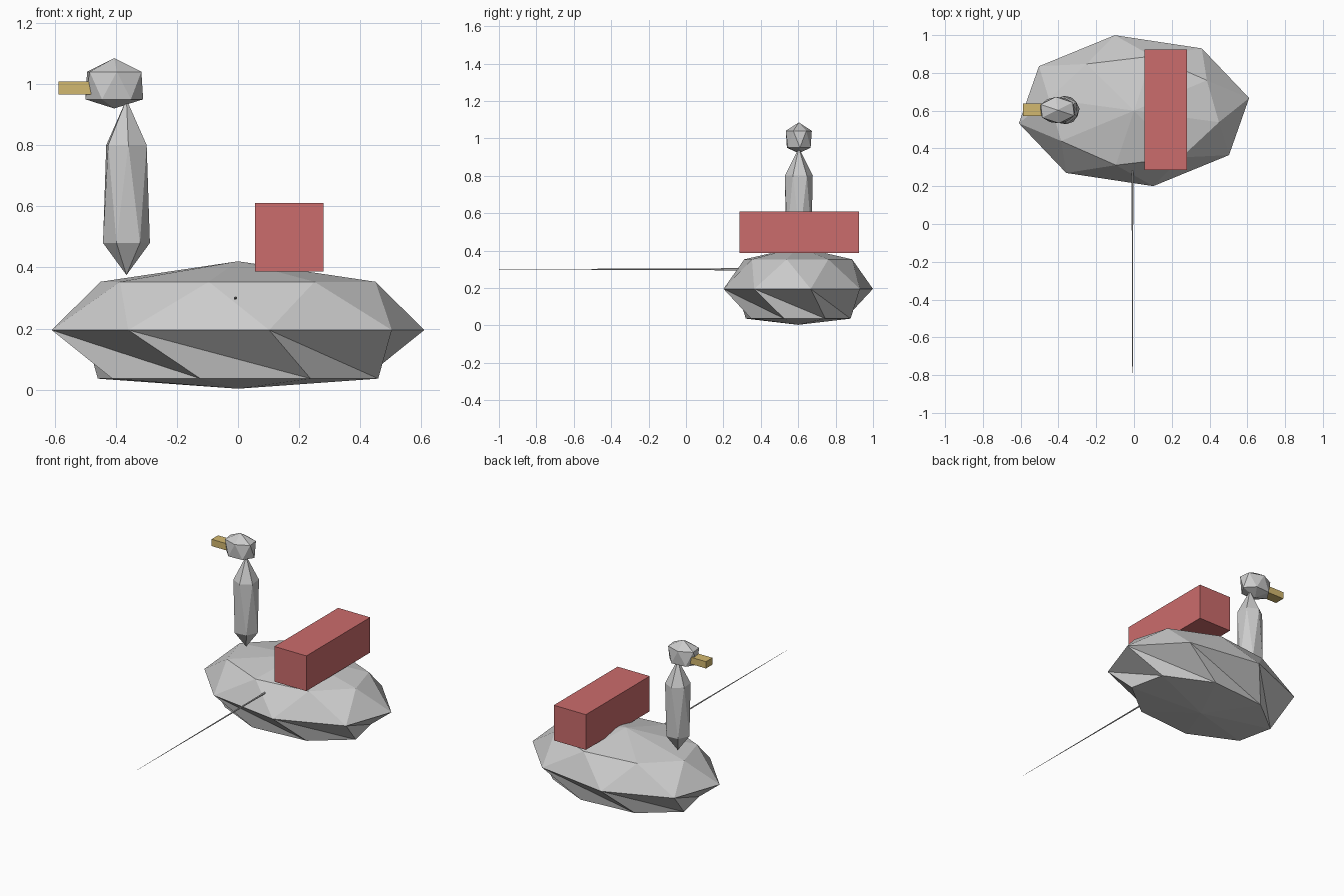
import bpy, bmesh
from math import cos, sin, radians, pi
from mathutils import Matrix

if "Cube" in bpy.data.objects:
    bpy.data.objects.remove(bpy.data.objects["Cube"])


def finish(name, bm, color=None):
    bmesh.ops.recalc_face_normals(bm, faces=bm.faces)
    me = bpy.data.meshes.new(name)
    bm.to_mesh(me)
    bm.free()
    ob = bpy.data.objects.new(name, me)
    bpy.context.collection.objects.link(ob)
    if color:
        mat = bpy.data.materials.new(name + "_paint")
        mat.diffuse_color = color
        mat.use_nodes = True
        mat.node_tree.nodes["Principled BSDF"].inputs["Base Color"].default_value = mat.diffuse_color
        me.materials.append(mat)
    return ob


def faceted_blob(name, center, n, bottom, rings, top):
    """Triangulated blob; rings are (z, x radius, y radius, start angle)."""
    bm = bmesh.new()
    cx, cy = center
    lo = bm.verts.new((cx, cy, bottom))
    hi = bm.verts.new((cx, cy, top))
    loops = []
    for z, rx, ry, deg in rings:
        angles = [radians(deg) + 2 * pi * i / n for i in range(n)]
        loops.append([bm.verts.new((cx + rx * cos(t), cy + ry * sin(t), z)) for t in angles])
    for i in range(n):
        j = (i + 1) % n
        bm.faces.new((lo, loops[0][j], loops[0][i]))
        bm.faces.new((hi, loops[-1][i], loops[-1][j]))
        for a, b in zip(loops, loops[1:]):
            bm.faces.new((a[i], a[j], b[i]))
            bm.faces.new((b[i], a[j], b[j]))
    return finish(name, bm)


def box(name, x, y, z, color):
    bm = bmesh.new()
    bmesh.ops.create_cube(bm, size=1)
    for v in bm.verts:
        v.co = [(a + b) / 2 + c * (b - a) for c, (a, b) in zip(v.co, (x, y, z))]
    return finish(name, bm, color)


# Hull, neck and head
faceted_blob("hull", (0, 0.6), 8, 0.003,
             [(0.036, 0.475, 0.29, 30), (0.195, 0.618, 0.405, 9.5), (0.353, 0.46, 0.295, 33)], 0.42)
faceted_blob("neck", (-0.365, 0.603), 6, 0.375,
             [(0.48, 0.077, 0.075, 5), (0.80, 0.073, 0.075, 35)], 0.95)
faceted_blob("head", (-0.405, 0.603), 6, 0.92,
             [(0.95, 0.095, 0.07, 5), (1.04, 0.098, 0.07, 35)], 1.085)

# Beak and seat block
box("beak", (-0.587, -0.47), (0.573, 0.638), (0.965, 1.008), (0.65, 0.48, 0.16, 1))
box("seat", (0.055, 0.28), (0.285, 0.925), (0.387, 0.61), (0.6, 0.15, 0.15, 1))

# Thin tapering rod out of the hull side
bm = bmesh.new()
bmesh.ops.create_cone(bm, cap_ends=True, segments=6, radius1=0.006, radius2=0.0006, depth=1.33,
                      matrix=Matrix.Translation((-0.008, -0.335, 0.3)) @ Matrix.Rotation(pi / 2, 4, 'X'))
finish("tow_rod", bm)
